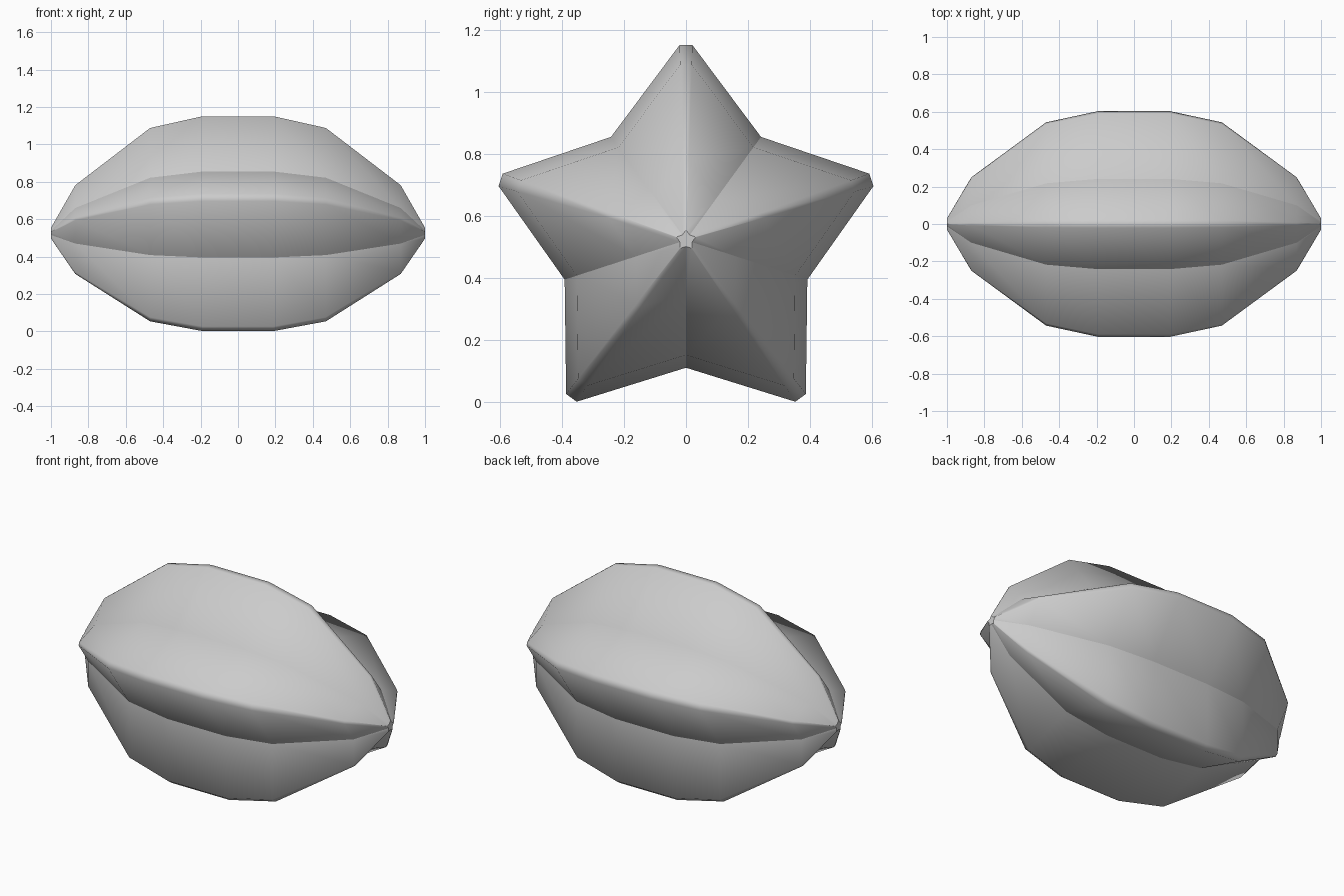
import bpy, bmesh, math

if "Cube" in bpy.data.objects:
    bpy.data.objects.remove(bpy.data.objects["Cube"])

CENTER_Z = 0.522
TIP_R, TIP_HALF, VALLEY_R = 0.628, 0.021, 0.411
# (x, scale) stations along the fruit, mirrored about x = 0
half = [(0.19, 1.0), (0.47, 0.9), (0.87, 0.413), (1.0, 0.05)]
stations = [(-x, s) for x, s in reversed(half)] + half


def star_profile():
    """Five blunt-tipped ribs: two tip points then one valley point each."""
    pts = []
    for k in range(5):
        a = math.radians(90 + 72 * k)
        for side in (-TIP_HALF, TIP_HALF):
            pts.append((TIP_R * math.cos(a) - side * math.sin(a),
                        TIP_R * math.sin(a) + side * math.cos(a)))
        v = a + math.radians(36)
        pts.append((VALLEY_R * math.cos(v), VALLEY_R * math.sin(v)))
    return pts


# Loft the star cross-section along x
bm = bmesh.new()
profile = star_profile()
n = len(profile)
rings = [[bm.verts.new((x, y * s, CENTER_Z + z * s)) for y, z in profile]
         for x, s in stations]
for a, b in zip(rings, rings[1:]):
    for i in range(n):
        j = (i + 1) % n
        bm.faces.new((a[i], a[j], b[j], b[i]))

# End caps
for ring in (rings[0], rings[-1]):
    bm.faces.new(ring)
bmesh.ops.recalc_face_normals(bm, faces=bm.faces[:])

# Smooth ribs with crisp valleys
for f in bm.faces:
    f.smooth = len(f.verts) == 4
for a, b in zip(rings, rings[1:]):
    for i in range(2, n, 3):
        bm.edges.get((a[i], b[i])).smooth = False

mesh = bpy.data.meshes.new("star_fruit")
bm.to_mesh(mesh)
bm.free()
fruit = bpy.data.objects.new("star_fruit", mesh)
bpy.context.collection.objects.link(fruit)
